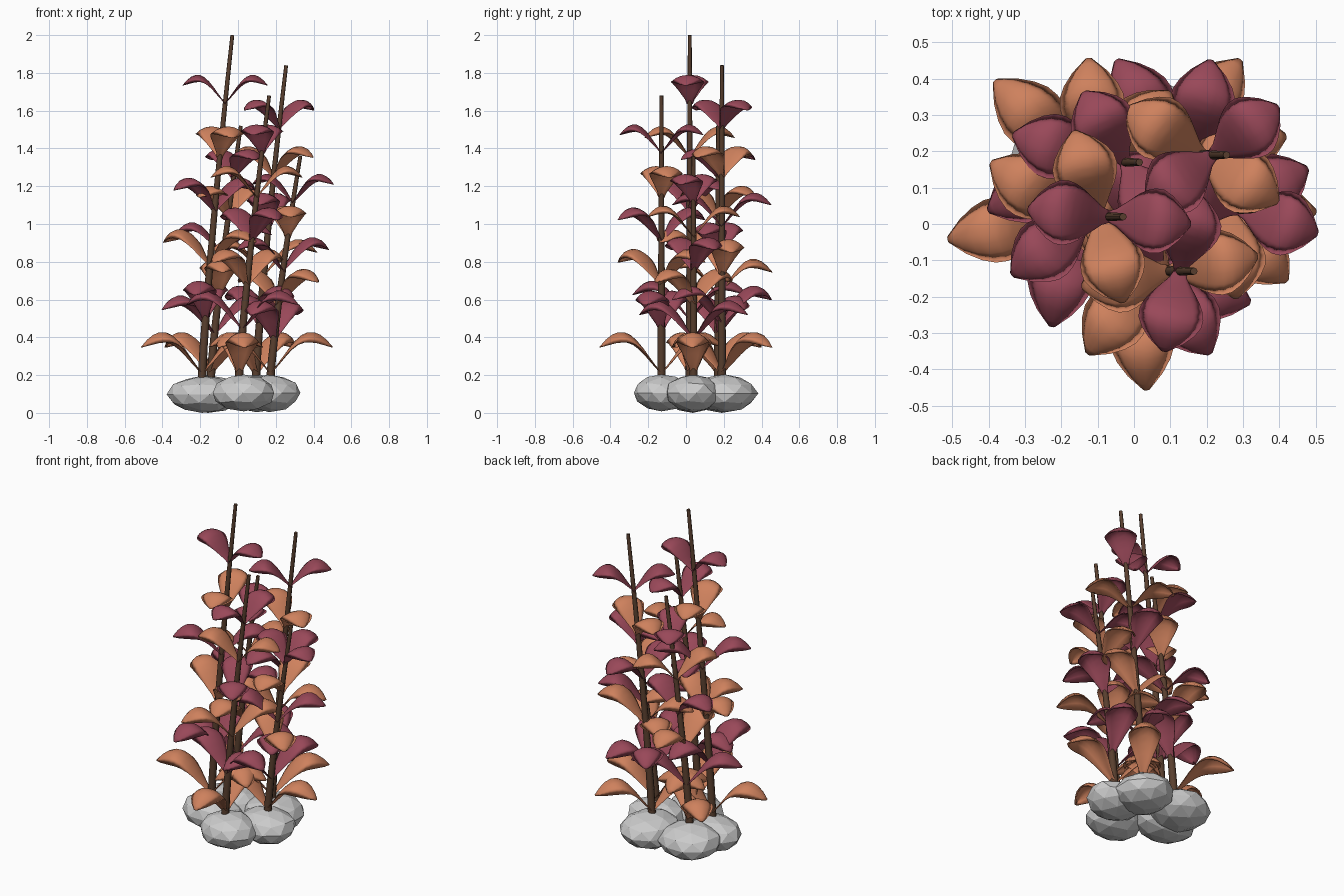
import bpy, bmesh, math, random
from mathutils import Vector, noise

if "Cube" in bpy.data.objects:
    bpy.data.objects.remove(bpy.data.objects["Cube"])

random.seed(4)


def material(name, color):
    m = bpy.data.materials.new(name)
    m.diffuse_color = (*color, 1)
    m.use_nodes = True
    m.node_tree.nodes["Principled BSDF"].inputs["Base Color"].default_value = m.diffuse_color
    return m


orange = material("orange_leaf", (0.62, 0.22, 0.11))
maroon = material("maroon_leaf", (0.32, 0.065, 0.10))
brown = material("brown_stem", (0.10, 0.05, 0.028))


def add(name, data):
    ob = bpy.data.objects.new(name, data)
    bpy.context.collection.objects.link(ob)
    return ob


def lerp_table(table, t):
    for (a, va), (b, vb) in zip(table, table[1:]):
        if t <= b:
            return va + (vb - va) * (t - a) / (b - a)
    return table[-1][1]


# Leaf of unit reach: an arched midrib with a domed cross-section
RISE = [(0, 0), (.1, .125), (.2, .26), (.3, .40), (.4, .52), (.5, .61), (.6, .655),
        (.7, .655), (.8, .615), (.9, .535), (1, .42)]
HALF = [(0, .012), (.1, .02), (.2, .036), (.3, .052), (.4, .067), (.5, .078), (.6, .084),
        (.7, .082), (.8, .068), (.9, .043), (1, .003)]


def leaf_mesh(name, mat, rows=20, cols=6):
    bm = bmesh.new()
    grid = []
    for i in range(rows + 1):
        t = i / rows
        z, w = lerp_table(RISE, t), lerp_table(HALF, t)
        row = []
        for j in range(cols + 1):
            s = 2 * j / cols - 1
            row.append(bm.verts.new((t - .06 * s * s * w / .084, s * w,
                                     z - .16 * s * s * w / .084)))
        grid.append(row)
    for a, b in zip(grid, grid[1:]):
        for j in range(cols):
            bm.faces.new((a[j], b[j], b[j + 1], a[j + 1])).smooth = True
    me = bpy.data.meshes.new(name)
    bm.to_mesh(me)
    bm.free()
    me.materials.append(mat)
    return me


leaf_kinds = [leaf_mesh("orange_leaf", orange), leaf_mesh("maroon_leaf", maroon)]

# Stem bases (x, y) and tip heights
STEMS = [(-.195, .02, 2.0), (.09, .19, 1.84), (0, -.13, 1.68), (-.15, .17, 1.52), (.165, .04, 1.36)]
NODES = 6


def stem_x(bx, top, z):
    return bx + .165 * max(0, (z - .1) / (top - .1)) ** 1.25


for k, (bx, by, top) in enumerate(STEMS):
    # Leaning, tapering stem
    cu = bpy.data.curves.new(f"stem_{k + 1}", 'CURVE')
    cu.dimensions = '3D'
    cu.bevel_depth = 1
    cu.bevel_resolution = 2
    cu.use_fill_caps = True
    sp = cu.splines.new('POLY')
    sp.points.add(8)
    for i, p in enumerate(sp.points):
        z = .1 + (top - .1) * i / 8
        p.co = (stem_x(bx, top, z), by, z, 1)
        p.radius = .023 - .013 * i / 8
    sp.use_smooth = True
    cu.materials.append(brown)
    add(f"stem_{k + 1}", cu)

    # Opposite leaf pairs, twisting up the stem
    for i in range(NODES):
        f = i / (NODES - 1)
        z = .21 + (.82 * top - .21) * f
        reach = .328 - .103 * f
        ang = math.radians(11 + 42 * k) + 1.2 * i
        for side in (0, math.pi):
            leaf = add(f"leaf_{k + 1}_{i + 1}", leaf_kinds[i % 2])
            leaf.location = (stem_x(bx, top, z), by, z)
            leaf.rotation_euler.z = ang + side
            leaf.scale = (reach, 1, reach)
            sol = leaf.modifiers.new("thickness", 'SOLIDIFY')
            sol.thickness = .012
            sol.offset = 0

# Faceted stones around the stem bases: x, y, half sizes in x and y
STONES = [(-.19, .035, .18, .145), (.1, .2, .165, .18), (.03, -.13, .17, .15),
          (-.16, .19, .18, .17), (.165, .04, .165, .15)]
for k, (x, y, rx, ry) in enumerate(STONES):
    bm = bmesh.new()
    bmesh.ops.create_icosphere(bm, subdivisions=2, radius=1)
    turn = random.uniform(0, 6.28)
    for v in bm.verts:
        p = v.co * (1 + .08 * noise.noise(v.co * 1.5 + Vector((k * 7, 0, 0))))
        c, s = math.cos(turn), math.sin(turn)
        v.co = ((p.x * c - p.y * s) * rx, (p.x * s + p.y * c) * ry, p.z * .098)
    low = min(v.co.z for v in bm.verts)
    me = bpy.data.meshes.new(f"stone_{k + 1}")
    bm.to_mesh(me)
    bm.free()
    add(f"stone_{k + 1}", me).location = (x, y, -low + .004 * (k % 3))
